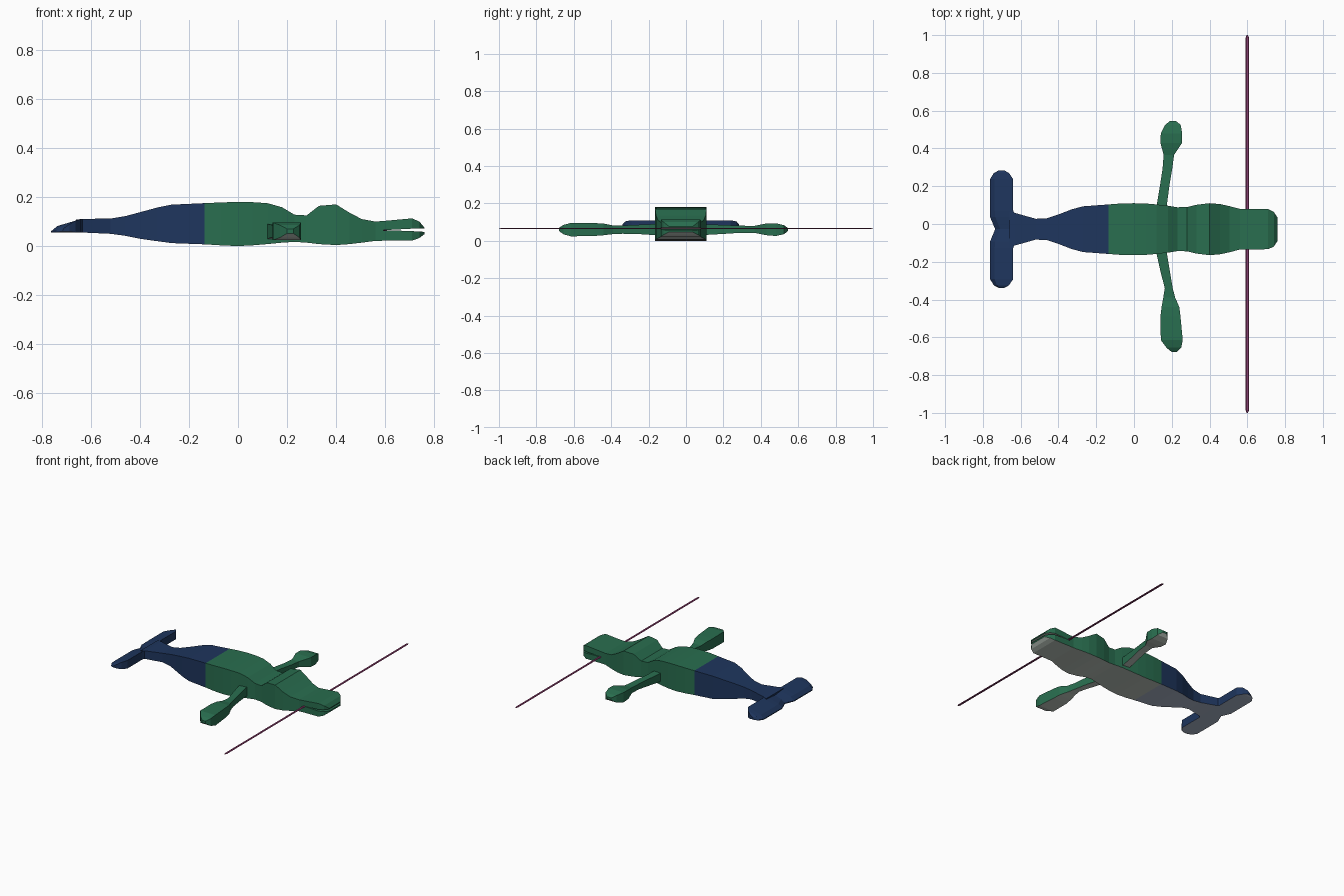
import bpy, bmesh

CY = -0.0275  # body centre line


def mat(name, rgb):
    m = bpy.data.materials.new(name)
    m.diffuse_color = (*rgb, 1)
    return m


green = mat("green", (0.022, 0.155, 0.078))
navy = mat("navy", (0.013, 0.036, 0.11))
pale_green = mat("pale_green", (0.50, 0.56, 0.51))
pale_blue = mat("pale_blue", (0.40, 0.46, 0.58))
pink = mat("pink", (0.30, 0.05, 0.17))


def loft(name, rings, top, belly):
    """Skin matching rings; downward faces take the belly colour."""
    bm = bmesh.new()
    vs = [[bm.verts.new(p) for p in r] for r in rings]
    n = len(vs[0])
    for a, b in zip(vs, vs[1:]):
        for i in range(n):
            j = (i + 1) % n
            bm.faces.new((a[i], a[j], b[j], b[i]))
    bm.faces.new(vs[0])
    bm.faces.new(vs[-1])
    bmesh.ops.recalc_face_normals(bm, faces=bm.faces)
    bm.normal_update()
    for f in bm.faces:
        f.material_index = 1 if f.normal.z < -0.6 else 0
    me = bpy.data.meshes.new(name)
    bm.to_mesh(me)
    bm.free()
    me.materials.append(top)
    me.materials.append(belly)
    ob = bpy.data.objects.new(name, me)
    bpy.context.collection.objects.link(ob)
    return ob


def body_rings(stations):
    # station: x, half width, bottom z, top z
    return [[(x, CY - w, lo), (x, CY + w, lo), (x, CY + w, hi), (x, CY - w, hi)]
            for x, w, lo, hi in stations]


# rear body
loft("rear_body", body_rings([
    (-0.66, 0.095, 0.055, 0.108), (-0.63, 0.086, 0.055, 0.111), (-0.52, 0.055, 0.05, 0.112),
    (-0.46, 0.058, 0.042, 0.122), (-0.40, 0.078, 0.03, 0.138), (-0.33, 0.105, 0.02, 0.157),
    (-0.27, 0.121, 0.012, 0.169), (-0.136, 0.131, 0.007, 0.175)]), navy, pale_blue)

# front body and head
loft("front_body", body_rings([
    (-0.136, 0.131, 0.007, 0.175), (-0.07, 0.136, 0.003, 0.178), (0, 0.1375, 0, 0.18),
    (0.06, 0.136, 0.003, 0.179), (0.12, 0.131, 0.008, 0.175), (0.18, 0.124, 0.014, 0.158),
    (0.23, 0.116, 0.017, 0.128), (0.28, 0.117, 0.014, 0.125), (0.33, 0.129, 0.008, 0.164),
    (0.40, 0.1375, 0.004, 0.17), (0.455, 0.133, 0.008, 0.136), (0.505, 0.122, 0.014, 0.11),
    (0.56, 0.108, 0.021, 0.1), (0.60, 0.107, 0.022, 0.103)]), green, pale_green)

# upper and lower jaws
loft("upper_jaw", body_rings([
    (0.60, 0.107, 0.0652, 0.103), (0.71, 0.106, 0.071, 0.113),
    (0.74, 0.092, 0.072, 0.1), (0.76, 0.062, 0.071, 0.076)]), green, pale_green)
loft("lower_jaw", body_rings([
    (0.60, 0.107, 0.022, 0.0648), (0.71, 0.106, 0.022, 0.061),
    (0.74, 0.092, 0.033, 0.059), (0.76, 0.062, 0.048, 0.058)]), green, pale_green)

# tail flukes: distance from centre, rear x, front x, bottom z, top z
half = [(0, -0.735, -0.60, 0.055, 0.111), (0.065, -0.762, -0.625, 0.055, 0.111),
        (0.10, -0.762, -0.64, 0.055, 0.11), (0.265, -0.762, -0.64, 0.055, 0.11),
        (0.297, -0.742, -0.662, 0.056, 0.104), (0.312, -0.715, -0.688, 0.06, 0.088)]
fluke = [(-d, *r) for d, *r in reversed(half)] + half[1:]
loft("tail_flukes", [[(a, CY + d, lo), (b, CY + d, lo), (b, CY + d, hi),
                      (a + 0.2 * (b - a), CY + d, lo + 0.48 * (hi - lo)),
                      (a, CY + d, lo + 0.1 * (hi - lo))]
                     for d, a, b, lo, hi in fluke], navy, pale_blue)


# flippers: |y|, rear x, front x, bottom z, top z
def flipper(name, side, rows):
    loft(name, [[(a, side * y, lo), (b, side * y, lo), (b, side * y, hi), (a, side * y, hi)]
                for y, a, b, lo, hi in rows], green, pale_green)


flipper("left_flipper", 1, [
    (0.07, 0.115, 0.172, 0.03, 0.088), (0.11, 0.122, 0.175, 0.032, 0.088),
    (0.20, 0.137, 0.187, 0.037, 0.085), (0.29, 0.151, 0.202, 0.043, 0.081),
    (0.365, 0.157, 0.212, 0.043, 0.08), (0.43, 0.14, 0.255, 0.03, 0.093),
    (0.48, 0.142, 0.255, 0.026, 0.094), (0.525, 0.165, 0.247, 0.036, 0.083),
    (0.545, 0.19, 0.222, 0.053, 0.068)])
flipper("right_flipper", -1, [
    (0.12, 0.113, 0.175, 0.022, 0.09), (0.16, 0.12, 0.175, 0.03, 0.09),
    (0.25, 0.14, 0.19, 0.036, 0.086), (0.34, 0.163, 0.205, 0.038, 0.082),
    (0.39, 0.155, 0.218, 0.036, 0.082), (0.44, 0.146, 0.24, 0.03, 0.092),
    (0.49, 0.14, 0.246, 0.026, 0.095), (0.615, 0.142, 0.258, 0.024, 0.096),
    (0.655, 0.172, 0.25, 0.035, 0.085), (0.678, 0.2, 0.226, 0.052, 0.07)])

# thin rod held in the mouth
loft("mouth_rod", [[(0.6 + s * x, y, 0.065 + s * z) for x, z in
                    ((-0.009, 0), (-0.005, 0.003), (0.005, 0.003),
                     (0.009, 0), (0.005, -0.003), (-0.005, -0.003))]
                   for y, s in ((-1, 0.4), (-0.985, 1), (0.985, 1), (1, 0.4))], pink, pink)
